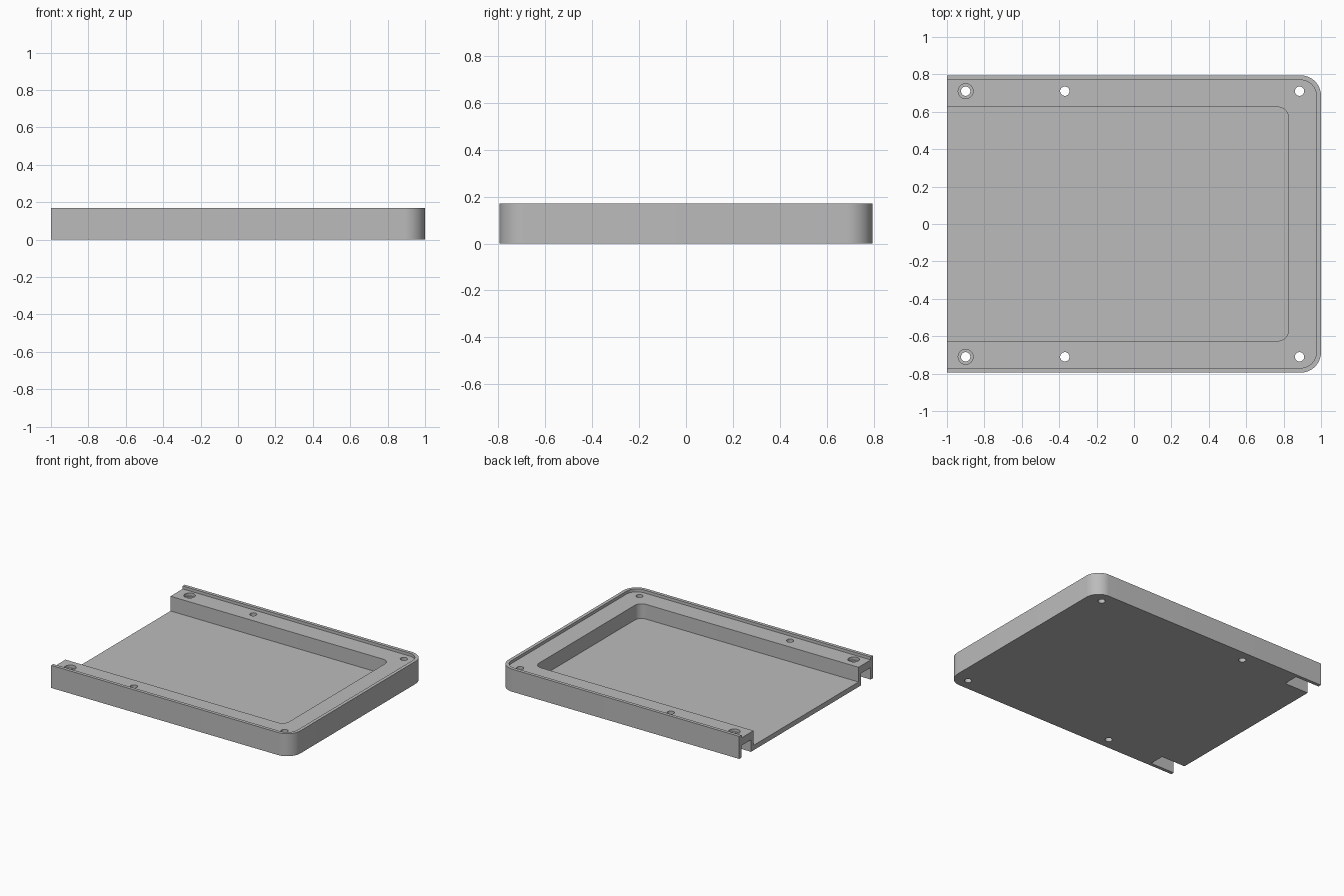
import bpy, bmesh, math

cube = bpy.data.objects.get("Cube")
if cube:
    bpy.data.objects.remove(cube, do_unlink=True)

HEIGHT, LEDGE, FLOOR = 0.17, 0.148, 0.037
HALF_Y = 0.795

grey = bpy.data.materials.new("plain grey")
grey.use_nodes = True
colour = (0.5, 0.5, 0.5, 1)
grey.diffuse_color = colour
grey.node_tree.nodes["Principled BSDF"].inputs["Base Color"].default_value = colour


def prism(name, outline, z0, z1):
    """Extrude a counter-clockwise outline from z0 to z1."""
    bm = bmesh.new()
    face = bm.faces.new([bm.verts.new((x, y, z0)) for x, y in outline])
    up = bmesh.ops.extrude_face_region(bm, geom=[face])["geom"]
    bmesh.ops.translate(bm, vec=(0, 0, z1 - z0),
                        verts=[v for v in up if isinstance(v, bmesh.types.BMVert)])
    bmesh.ops.recalc_face_normals(bm, faces=bm.faces)
    mesh = bpy.data.meshes.new(name)
    bm.to_mesh(mesh)
    bm.free()
    mesh.materials.append(grey)
    obj = bpy.data.objects.new(name, mesh)
    bpy.context.collection.objects.link(obj)
    return obj


def arc(cx, cy, r, start, end, steps):
    return [(cx + r * math.cos(a), cy + r * math.sin(a))
            for a in (math.radians(start + (end - start) * i / steps)
                      for i in range(steps + 1))]


def open_outline(x0, x1, half_y, r):
    """Rectangle whose two corners on the +x end are rounded."""
    return ([(x0, -half_y)] + arc(x1 - r, -half_y + r, r, -90, 0, 12)
            + arc(x1 - r, half_y - r, r, 0, 90, 12) + [(x0, half_y)])


def circle(x, y, r):
    return arc(x, y, r, 0, 360, 32)[:-1]


# Solid body with two rounded corners
tray = prism("tray", open_outline(-1, 1, HALF_Y, 0.11), 0, HEIGHT)

# Recess behind the thin lip, then the deep pocket down to the floor
cutters = [
    prism("lip_cutter", open_outline(-1.2, 0.975, HALF_Y - 0.025, 0.085), LEDGE, 0.3),
    prism("pocket_cutter", open_outline(-1.2, 0.825, 0.625, 0.055), FLOOR, 0.3),
]

for side in (-1, 1):
    # Screw holes through the ledge
    for x in (-0.9, -0.37, 0.885):
        cutters.append(prism("hole_cutter", circle(x, side * 0.71, 0.025), -0.1, 0.3))
    # Counterbore at the open end
    cutters.append(prism("counterbore_cutter", circle(-0.9, side * 0.71, 0.04), 0.125, 0.3))
    # Underside notch at the open end
    y0, y1 = sorted((side * 0.655, side * 0.77))
    cutters.append(prism("notch_cutter",
                         [(-1.2, y0), (-0.8, y0), (-0.8, y1), (-1.2, y1)], -0.1, 0.09))

for cutter in cutters:
    cutter.hide_render = True
    mod = tray.modifiers.new(cutter.name, 'BOOLEAN')
    mod.operation = 'DIFFERENCE'
    mod.solver = 'EXACT'
    mod.object = cutter

# Bake the cuts and discard the cutters
deps = bpy.context.evaluated_depsgraph_get()
result = bpy.data.meshes.new_from_object(tray.evaluated_get(deps))
tray.modifiers.clear()
tray.data = result
for cutter in cutters:
    bpy.data.objects.remove(cutter, do_unlink=True)

for obj in bpy.context.selected_objects:
    obj.select_set(False)
tray.select_set(True)
bpy.context.view_layer.objects.active = tray
bpy.ops.object.shade_smooth_by_angle(angle=math.radians(30))
